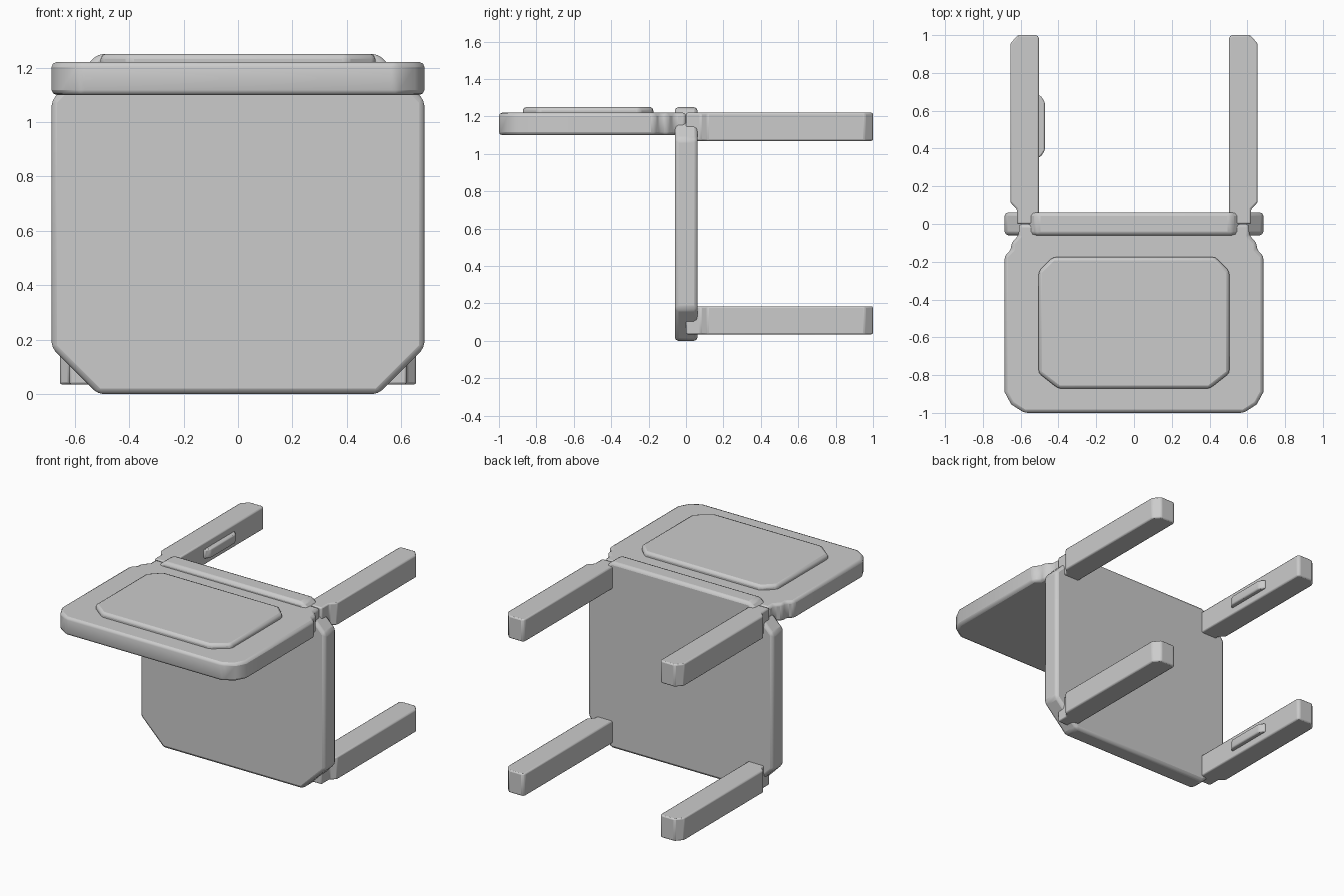
import bpy, bmesh
from mathutils import Vector

if "Cube" in bpy.data.objects:
    bpy.data.objects.remove(bpy.data.objects["Cube"])


def prism(name, outline, lo, hi, axis, bevel=0.02):
    """Extrude a 2D outline along z (outline is x,y) or along y (outline is x,z)."""
    bm = bmesh.new()
    if axis == 'Z':
        pts = [(a, b, lo) for a, b in outline]
        move = Vector((0, 0, hi - lo))
    else:
        pts = [(a, lo, b) for a, b in outline]
        move = Vector((0, hi - lo, 0))
    base = bm.faces.new([bm.verts.new(p) for p in pts])
    ext = bmesh.ops.extrude_face_region(bm, geom=[base], use_keep_orig=True)
    top = [v for v in ext['geom'] if isinstance(v, bmesh.types.BMVert)]
    bmesh.ops.translate(bm, verts=top, vec=move)
    bmesh.ops.recalc_face_normals(bm, faces=bm.faces)
    mesh = bpy.data.meshes.new(name)
    bm.to_mesh(mesh)
    bm.free()
    ob = bpy.data.objects.new(name, mesh)
    bpy.context.collection.objects.link(ob)
    mod = ob.modifiers.new("soft_edges", 'BEVEL')
    mod.width = bevel
    mod.segments = 2
    mod.limit_method = 'ANGLE'
    bpy.ops.object.select_all(action='DESELECT')
    bpy.context.view_layer.objects.active = ob
    ob.select_set(True)
    bpy.ops.object.shade_smooth_by_angle(angle=0.6)
    return ob


def mirrored(half):
    """Complete a right-hand half outline with its left-hand mirror."""
    return half + [(-x, y) for x, y in reversed(half)]


# Upright panel with cut corners; its top edge forms the ridge
prism("upright_panel", mirrored([(0.515, 0), (0.685, 0.17), (0.685, 1.08), (0.515, 1.25)]),
      -0.06, 0.062, 'Y')

# Horizontal panel, notched where it meets the upright
prism("horizontal_panel", mirrored([
    (0.58, -1), (0.65, -0.955), (0.685, -0.89), (0.685, -0.17), (0.65, -0.135),
    (0.65, -0.1), (0.61, -0.06), (0.61, 0.0)]), 1.1, 1.22, 'Z')

# Raised pad on top of the horizontal panel
prism("raised_pad", mirrored([
    (0.40, -0.872), (0.505, -0.79), (0.505, -0.25), (0.43, -0.175)]), 1.19, 1.25, 'Z', 0.018)

# Four legs, with a small inner grip on the left pair
leg = [(0.503, 0), (0.62, 0), (0.62, 0.08), (0.655, 0.115), (0.655, 0.955),
       (0.615, 1), (0.515, 1), (0.503, 0.988)]
for level, z in (("lower", 0.035), ("upper", 1.07)):
    for side, s in (("right", 1), ("left", -1)):
        prism(f"{level}_{side}_leg", [(s * x, y) for x, y in leg], z, z + 0.15, 'Z')
    prism(f"{level}_grip", [(-0.53, 0.355), (-0.495, 0.355), (-0.472, 0.39),
                            (-0.472, 0.645), (-0.495, 0.68), (-0.53, 0.68)],
          z + 0.045, z + 0.105, 'Z', 0.008)
